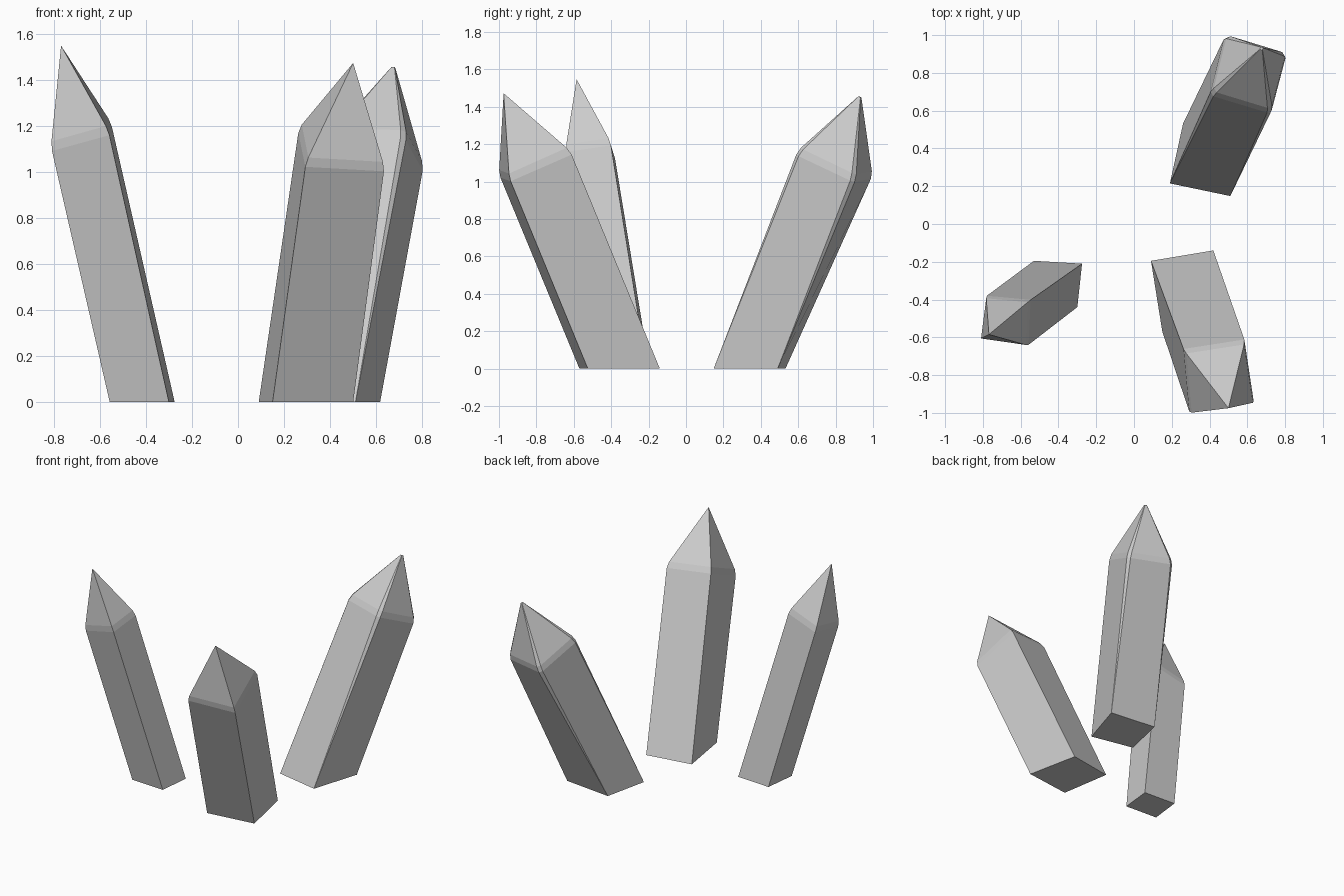
import bpy, bmesh
from mathutils import Vector

if "Cube" in bpy.data.objects:
    bpy.data.objects.remove(bpy.data.objects["Cube"])


def split(ring, d):
    """Chamfer each corner of a ring into two points, d away from the corner."""
    if d == 0:
        return list(ring)
    out, n = [], len(ring)
    for i, p in enumerate(ring):
        for q in (ring[i - 1], ring[(i + 1) % n]):
            out.append(p + (q - p).normalized() * d)
    return out


def crystal(name, base, shoulder, tip, chamfer=0.0):
    base = [Vector((x, y, 0)) for x, y in base]
    shoulder = [Vector(p) for p in shoulder]
    tip = Vector(tip)
    # narrow bevel band: one ring just under and one just over the shoulder
    low = split([s.lerp(b, 0.018) for s, b in zip(shoulder, base)], chamfer)
    high = split([s.lerp(tip, 0.05) for s in shoulder], chamfer)
    bm = bmesh.new()
    vb, vl, vh = [[bm.verts.new(p) for p in r] for r in (base, low, high)]
    bm.faces.new(vb)
    n, k = len(vl), len(vl) // len(vb)
    # blunt top when the edges are chamfered, otherwise a single point
    if chamfer:
        vt = [bm.verts.new(tip + (p - tip) * 0.045) for p in high]
        bm.faces.new(vt)
    else:
        vt = [bm.verts.new(tip)] * n
    for i in range(n):
        j = (i + 1) % n
        for lo, hi in (((vb[i // k], vb[j // k]), (vl[i], vl[j])),
                       ((vl[i], vl[j]), (vh[i], vh[j])),
                       ((vh[i], vh[j]), (vt[i], vt[j]))):
            loop = list(dict.fromkeys((lo[0], lo[1], hi[1], hi[0])))
            bm.faces.new(loop)
    bmesh.ops.recalc_face_normals(bm, faces=bm.faces[:])
    me = bpy.data.meshes.new(name)
    bm.to_mesh(me)
    bm.free()
    bpy.context.collection.objects.link(bpy.data.objects.new(name, me))


# slim crystal leaning left
crystal("left_crystal",
        [(-0.275, -0.21), (-0.53, -0.195), (-0.557, -0.425), (-0.30, -0.44)],
        [(-0.552, -0.405, 1.215), (-0.783, -0.383, 1.145),
         (-0.812, -0.607, 1.11), (-0.563, -0.643, 1.18)],
        (-0.768, -0.585, 1.547))

# wide crystal leaning to the front
crystal("front_crystal",
        [(0.09, -0.195), (0.42, -0.14), (0.50, -0.525), (0.15, -0.57)],
        [(0.265, -0.67, 1.19), (0.587, -0.62, 1.165),
         (0.636, -0.945, 1.02), (0.295, -1.0, 1.04)],
        (0.50, -0.975, 1.472))

# chamfered crystal leaning to the back
crystal("back_crystal",
        [(0.19, 0.215), (0.51, 0.148), (0.617, 0.49), (0.26, 0.532)],
        [(0.405, 0.69, 1.175), (0.728, 0.592, 1.165),
         (0.81, 0.903, 1.015), (0.483, 1.003, 1.035)],
        (0.678, 0.935, 1.468), chamfer=0.02)
